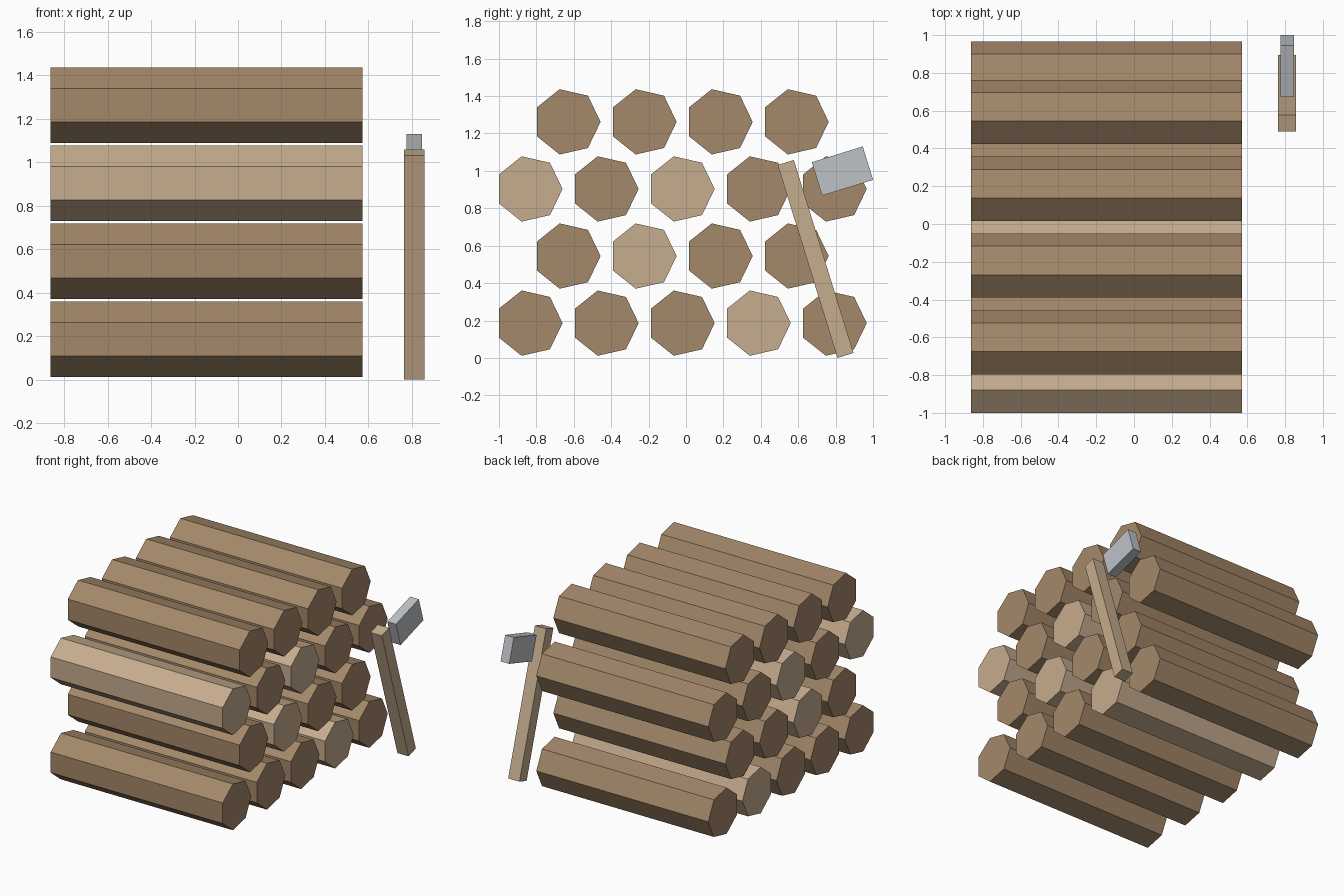
import bpy, bmesh, math
from mathutils import Matrix

if "Cube" in bpy.data.objects:
    bpy.data.objects.remove(bpy.data.objects["Cube"])


def material(name, rgb):
    m = bpy.data.materials.new(name)
    lin = [((c / 255 + 0.055) / 1.055) ** 2.4 for c in rgb]
    m.diffuse_color = (*lin, 1)
    m.use_nodes = True
    m.node_tree.nodes["Principled BSDF"].inputs["Base Color"].default_value = m.diffuse_color
    return m


bark = material("brown wood", (164, 136, 106))
pale = material("pale wood", (198, 172, 142))
steel = material("grey steel", (190, 194, 198))


def finish(bm, name, mat):
    bmesh.ops.recalc_face_normals(bm, faces=bm.faces)
    mesh = bpy.data.meshes.new(name)
    bm.to_mesh(mesh)
    bm.free()
    mesh.materials.append(mat)
    ob = bpy.data.objects.new(name, mesh)
    bpy.context.collection.objects.link(ob)
    return ob


def log(name, y, z, mat):
    # seven-sided prism along x with one corner pointing to +y
    bm = bmesh.new()
    ring = []
    for i in range(7):
        a = 2 * math.pi * i / 7
        ring.append(bm.verts.new((-LENGTH / 2, R * math.cos(a), R * math.sin(a))))
    end = bm.faces.new(ring)
    ext = bmesh.ops.extrude_face_region(bm, geom=[end], use_keep_orig=True)
    moved = [v for v in ext["geom"] if isinstance(v, bmesh.types.BMVert)]
    bmesh.ops.translate(bm, verts=moved, vec=(LENGTH, 0, 0))
    finish(bm, name, mat).location = (-0.145, y, z)


def box(name, size, loc, tilt, mat):
    bm = bmesh.new()
    bmesh.ops.create_cube(bm, size=1, matrix=Matrix.Diagonal((*size, 1)))
    ob = finish(bm, name, mat)
    ob.location = loc
    ob.rotation_euler.x = tilt


# Staggered stack of logs: rows of 5, 4, 5, 4
R, LENGTH = 0.179, 1.435
STEP_Y, STEP_Z = 0.4066, 0.3587
PALE_LOGS = {(0, 3), (1, 1), (2, 0), (2, 2)}
for row in range(4):
    odd = row % 2
    for i in range(5 - odd):
        log(f"log_{row}_{i}", -0.839 + (i + odd / 2) * STEP_Y, 0.186 + row * STEP_Z,
            pale if (row, i) in PALE_LOGS else bark)

# Axe leaning beside the log ends
box("axe_handle", (0.094, 0.09, 1.08), (0.81, 0.693, 0.529), 0.3, pale)
box("axe_head", (0.072, 0.285, 0.187), (0.811, 0.8365, 0.999), 0.3, steel)
